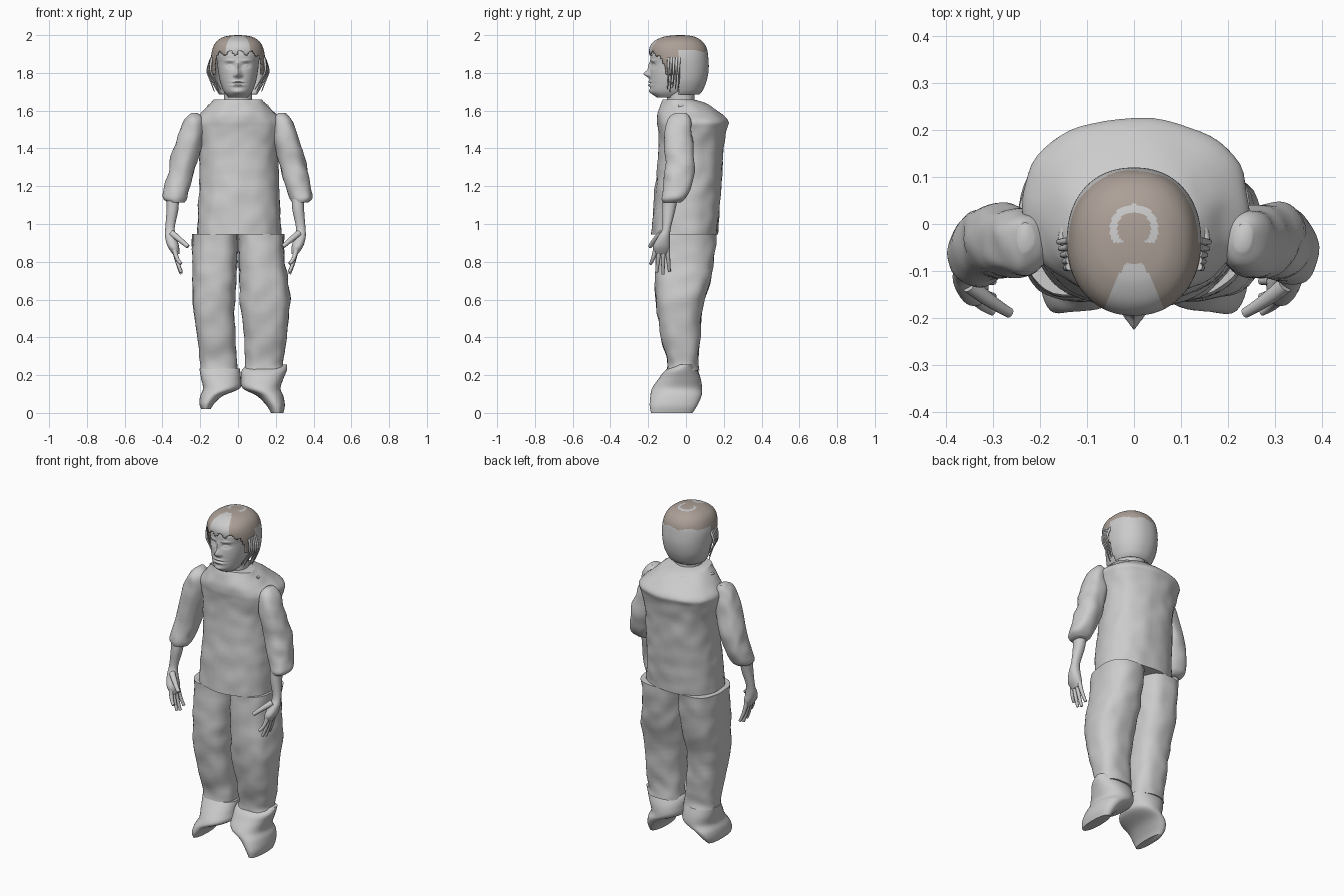
import bpy, bmesh, math
from mathutils import noise, Vector

cube = bpy.data.objects.get("Cube")
if cube:
    bpy.data.objects.remove(cube, do_unlink=True)


def material(name, rgb):
    m = bpy.data.materials.new(name)
    m.use_nodes = True
    m.diffuse_color = (*rgb, 1)
    m.node_tree.nodes["Principled BSDF"].inputs["Base Color"].default_value = (*rgb, 1)
    return m


GREY = material("plain grey", (0.6, 0.6, 0.6))
BROWN = material("hair brown", (0.41, 0.35, 0.31))


def spline(rows, steps):
    """Catmull-Rom interpolation through rows of numbers."""
    out = []
    for i in range(len(rows) - 1):
        a, b, c, d = (rows[max(0, min(len(rows) - 1, i + k))] for k in (-1, 0, 1, 2))
        for s in range(steps):
            t = s / steps
            out.append([q + 0.5 * t * (r - p + t * (2 * p - 5 * q + 4 * r - e + t * (3 * (q - r) + e - p)))
                        for p, q, r, e in zip(a, b, c, d)])
    return out + [list(rows[-1])]


def loft(name, rows, sides=40, steps=5, power=2.2, sculpt=None, wrinkle=0.0):
    """Rounded body through rows of (z, x min, x max, y min, y max)."""
    bm = bmesh.new()
    rings = []
    for z, x0, x1, y0, y1 in spline(rows, steps):
        ring = []
        for k in range(sides):
            a = 2 * math.pi * k / sides
            c, s = math.cos(a), math.sin(a)
            p = Vector(((x0 + x1) / 2 + (x1 - x0) / 2 * math.copysign(abs(c) ** (2 / power), c),
                        (y0 + y1) / 2 + (y1 - y0) / 2 * math.copysign(abs(s) ** (2 / power), s), z))
            if sculpt:
                p.y += sculpt(p)
            n = wrinkle * noise.noise(p * 14)
            ring.append(bm.verts.new(p + Vector((c * n, s * n, 0))))
        rings.append(ring)
    for lo, hi in zip(rings, rings[1:]):
        for k in range(sides):
            j = (k + 1) % sides
            bm.faces.new((lo[k], lo[j], hi[j], hi[k]))
    bm.faces.new(rings[0])
    bm.faces.new(rings[-1])
    bmesh.ops.recalc_face_normals(bm, faces=bm.faces)
    me = bpy.data.meshes.new(name)
    bm.to_mesh(me)
    bm.free()
    ob = bpy.data.objects.new(name, me)
    bpy.context.collection.objects.link(ob)
    me.materials.append(GREY)
    return ob


def tube(name, points, radius, tip=0.6):
    """Tapered round tube along a smooth path."""
    cu = bpy.data.curves.new(name, "CURVE")
    cu.dimensions = "3D"
    cu.bevel_depth = radius
    cu.bevel_resolution = 3
    cu.use_fill_caps = True
    sp = cu.splines.new("NURBS")
    sp.points.add(len(points) - 1)
    for i, p in enumerate(points):
        sp.points[i].co = (*p, 1)
        sp.points[i].radius = 1 + (tip - 1) * i / (len(points) - 1)
    sp.use_endpoint_u = True
    sp.order_u = 3
    ob = bpy.data.objects.new(name, cu)
    bpy.context.collection.objects.link(ob)
    cu.materials.append(GREY)
    return ob


# Torso garment with sloping shoulders and a back collar edge
loft("torso", [(0.945, -.215, .228, -.18, .168), (1.1, -.21, .222, -.172, .18),
               (1.25, -.205, .215, -.158, .19), (1.4, -.21, .215, -.145, .2),
               (1.5, -.235, .24, -.148, .214), (1.545, -.235, .24, -.152, .222),
               (1.59, -.19, .195, -.15, .18), (1.64, -.145, .145, -.13, .1),
               (1.66, -.13, .125, -.12, .04)], 56, 6, 2.3, wrinkle=.008)
tube("collar_edge", [(.155 * math.cos(a), -.04 + .155 * math.sin(a), 1.625)
                     for a in (math.pi * k / 12 for k in range(13))], .008, 1)
loft("neck", [(1.58, -.085, .085, -.1, .06), (1.66, -.075, .075, -.1, .045),
              (1.75, -.075, .075, -.1, .05)])

# Trouser legs
loft("right_leg", [(.225, -.2, .0, -.1, .07), (.28, -.2, -.005, -.1, .065), (.4, -.215, -.015, -.13, .075),
                   (.55, -.235, -.02, -.155, .085), (.68, -.24, -.012, -.165, .125),
                   (.8, -.242, -.003, -.16, .147), (.947, -.245, .0, -.15, .163)], power=2.5, wrinkle=.008)
loft("left_leg", [(.225, .035, .245, -.1, .07), (.28, .035, .243, -.1, .065), (.4, .035, .26, -.13, .075),
                  (.55, .012, .275, -.155, .085), (.68, .008, .27, -.165, .125),
                  (.8, .003, .248, -.16, .147), (.947, .0, .242, -.15, .163)], power=2.5, wrinkle=.008)

# Shoes, rolled outward with the sole rising toward the inside
loft("left_shoe", [(0, .175, .24, -.185, .035), (.04, .15, .248, -.192, .06), (.09, .1, .24, -.188, .082),
                   (.13, .025, .225, -.18, .085), (.18, .015, .24, -.145, .078),
                   (.225, .02, .258, -.11, .06), (.255, .05, .26, -.05, .045)])
loft("right_shoe", [(.02, -.195, -.145, -.18, .03), (.05, -.205, -.125, -.19, .06), (.09, -.2, -.08, -.188, .08),
                    (.13, -.185, .01, -.18, .085), (.18, -.195, .015, -.145, .078),
                    (.235, -.205, .01, -.1, .06)])


def mirrored(rows, s, dx=0):
    return [(z, s * (a - dx), s * (b - dx), c, d) for z, a, b, c, d in rows]


# Arms: sleeve, forearm with palm, fingers and thumb
SLEEVE = [(1.588, .215, .25, -.055, .0), (1.55, .182, .285, -.1, .02), (1.45, .188, .325, -.115, .035),
          (1.3, .222, .365, -.11, .045), (1.2, .25, .39, -.12, .025), (1.14, .268, .398, -.13, .0),
          (1.115, .285, .37, -.125, -.03)]
FOREARM = [(1.16, .315, .38, -.12, -.04), (1.08, .315, .378, -.125, -.055), (.98, .335, .385, -.125, -.08),
           (.93, .325, .386, -.15, -.085), (.88, .312, .372, -.175, -.085), (.84, .31, .345, -.165, -.095)]
for side, s, dx in (("left", 1, .028), ("right", -1, 0)):
    loft(side + "_sleeve", mirrored(SLEEVE, s), 36, wrinkle=.012)
    loft(side + "_forearm", mirrored(FOREARM, s, dx), 24)
    for n, (y, tip_y, tip_z) in enumerate([(-.158, -.188, .79), (-.14, -.155, .745),
                                           (-.12, -.122, .735), (-.1, -.088, .75)]):
        tube(f"{side}_finger_{n + 1}", [(s * (.338 - dx), y, .88), (s * (.33 - dx), (y + tip_y) / 2, .81),
                                        (s * (.3 - dx), tip_y, tip_z)], .0135)
    tube(side + "_thumb", [(s * (.35 - dx), -.13, .95), (s * (.31 - dx), -.165, .92),
                           (s * (.265 - dx), -.19, .88)], .018)


# Head with sculpted nose, eyes, brows, lips and chin
FEATURES = [(0, 1.795, .014, .018, -.034), (0, 1.835, .010, .025, -.014), (0, 1.735, .03, .007, -.012),
            (0, 1.753, .03, .006, -.009), (0, 1.744, .03, .003, .008), (0, 1.70, .03, .014, -.01)]
for s in (-1, 1):
    FEATURES += [(s * .042, 1.84, .02, .012, .014), (s * .042, 1.838, .012, .007, -.01),
                 (s * .045, 1.865, .025, .007, -.006), (s * .017, 1.787, .008, .009, -.009)]


def face(p):
    if p.y > -.08:
        return 0
    return sum(d * math.exp(-((p.x - x) / w) ** 2 - ((p.z - z) / h) ** 2) for x, z, w, h, d in FEATURES)


loft("head", [(1.67, -.05, .05, -.155, -.02), (1.7, -.075, .075, -.185, .03), (1.75, -.094, .094, -.19, .07),
              (1.8, -.104, .104, -.19, .09), (1.85, -.11, .11, -.186, .1), (1.9, -.115, .115, -.186, .1),
              (1.95, -.1, .1, -.165, .08), (1.98, -.07, .07, -.12, .04)], 120, 12, sculpt=face)

# Hair shell: cut open over the face, brown on the crown and sideburns
hair = loft("hair", [(1.685, -.1, .1, -.15, .07), (1.71, -.115, .115, -.16, .09), (1.76, -.132, .132, -.17, .11),
                     (1.82, -.14, .14, -.18, .12), (1.88, -.143, .143, -.192, .118),
                     (1.93, -.134, .134, -.194, .11), (1.965, -.115, .115, -.172, .088),
                     (1.988, -.082, .082, -.13, .055), (1.997, -.045, .045, -.085, .02),
                     (2.0, -.01, .01, -.04, -.02)], 96, 9)
hair.data.materials.append(BROWN)
bm = bmesh.new()
bm.from_mesh(hair.data)
cut = []
for f in bm.faces:
    x, y, z = f.calc_center_median()
    fringe = 1.905 + .012 * math.sin(x * 110) - .2 * max(0, abs(x) - .08)
    front_edge = -.04 if z < 1.79 else -.11 - max(0, z - 1.83) * .5
    if len(f.verts) > 4 and z < 1.8 or y < front_edge and z < fringe:
        cut.append(f)
        continue
    crown_arc = y > -.04 and .036 < math.hypot(x, y + .01) < .052
    parting = y < -.085 and abs(x) < .02 + (-.085 - y) * .5
    top = z > 1.915 + .006 * math.sin(x * 60)
    sideburn = y < -.04 and z > 1.79
    f.material_index = int((top or sideburn) and not crown_arc and not parting)
bmesh.ops.delete(bm, geom=cut, context="FACES")
bm.to_mesh(hair.data)
bm.free()
shell = hair.modifiers.new("thickness", "SOLIDIFY")
shell.thickness = .006
shell.offset = -1

# Loose locks beside the face
for s in (-1, 1):
    for n in range(5):
        y = -.035 - n * .014
        tube(f"lock_{'left' if s > 0 else 'right'}_{n + 1}",
             [(s * .138, y, 1.88), (s * (.168 - n * .004), y - .005, 1.82),
              (s * (.15 - n * .006), y, 1.77), (s * (.125 - n * .009), y - .008, 1.7 + .012 * (n % 3))],
             .008, .25)

# Smooth shading with crisp hems
bpy.ops.object.select_all(action="DESELECT")
for ob in bpy.context.collection.objects:
    if ob.type == "MESH":
        ob.select_set(True)
        bpy.context.view_layer.objects.active = ob
bpy.ops.object.shade_smooth_by_angle(angle=math.radians(50))
